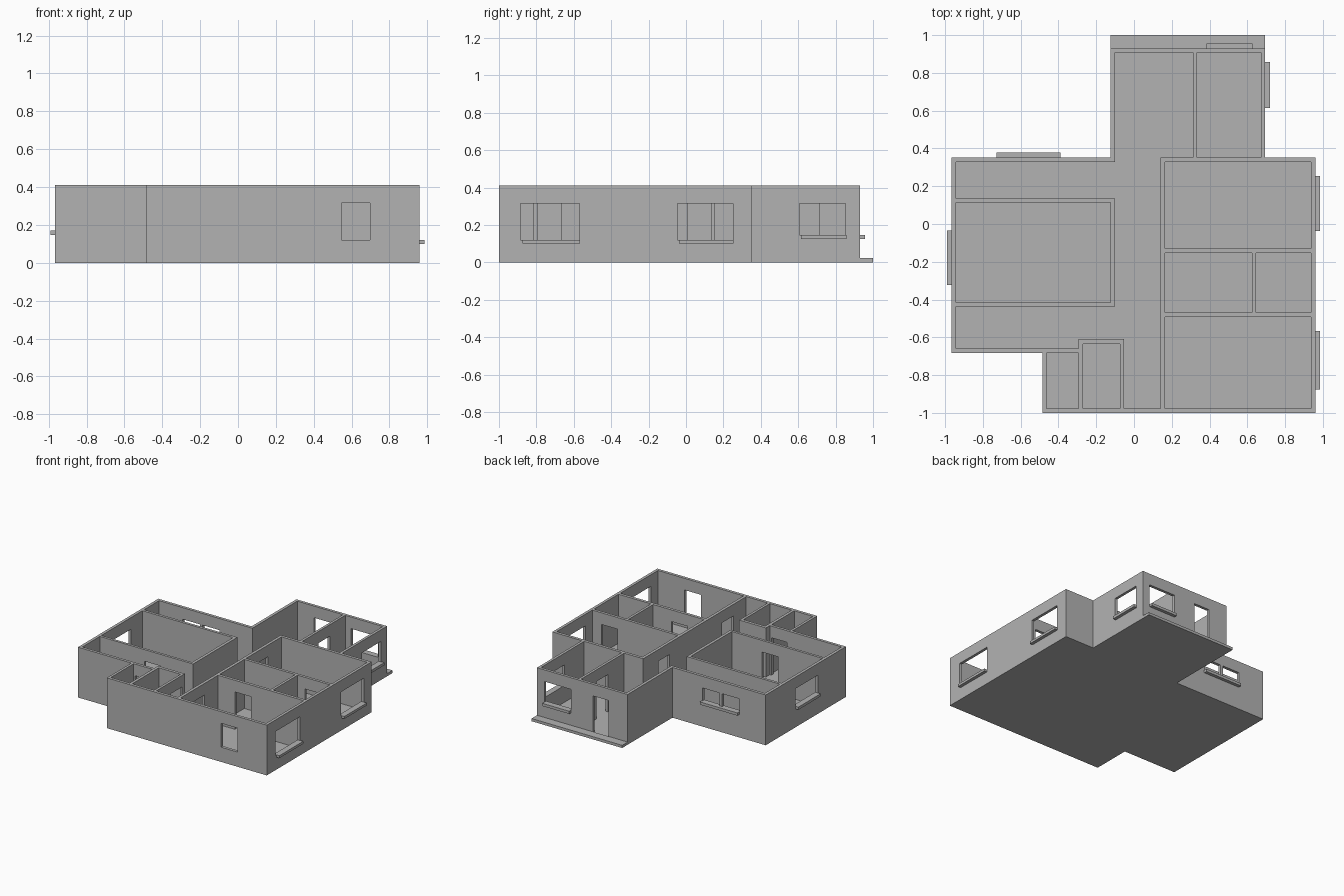
import bpy
import bmesh
from mathutils import Vector

old = bpy.data.objects.get("Cube")
if old:
    bpy.data.objects.remove(old, do_unlink=True)

TOP = 0.41      # wall height
HEAD = 0.315    # top of doors and windows
FLOOR = 0.01

grey = bpy.data.materials.new("plaster grey")
grey.use_nodes = True
grey.diffuse_color = (0.45, 0.45, 0.45, 1)
grey.node_tree.nodes["Principled BSDF"].inputs["Base Color"].default_value = (0.45, 0.45, 0.45, 1)


def finish(bm, name):
    bmesh.ops.recalc_face_normals(bm, faces=bm.faces)
    mesh = bpy.data.meshes.new(name)
    bm.to_mesh(mesh)
    bm.free()
    mesh.materials.append(grey)
    obj = bpy.data.objects.new(name, mesh)
    bpy.context.collection.objects.link(obj)


def extrude(bm, offset):
    out = bmesh.ops.extrude_face_region(bm, geom=bm.faces[:])
    moved = [v for v in out["geom"] if isinstance(v, bmesh.types.BMVert)]
    bmesh.ops.translate(bm, verts=moved, vec=offset)


def wall(name, axis, start, end, near, far, *openings):
    """Upright panel running along an axis, pierced by (start, end, bottom) openings."""
    us = sorted({start, end, *(u for o in openings for u in o[:2])})
    zs = sorted({0, TOP, *(z for o in openings for z in (o[2], HEAD))})
    bm = bmesh.new()
    for u0, u1 in zip(us, us[1:]):
        for z0, z1 in zip(zs, zs[1:]):
            um, zm = (u0 + u1) / 2, (z0 + z1) / 2
            if any(a < um < b and low < zm < HEAD for a, b, low in openings):
                continue
            corners = [(u0, z0), (u1, z0), (u1, z1), (u0, z1)]
            bm.faces.new([bm.verts.new((u, near, z) if axis == "x" else (near, u, z))
                          for u, z in corners])
    bmesh.ops.remove_doubles(bm, verts=bm.verts, dist=0.0001)
    depth = far - near
    extrude(bm, Vector((0, depth, 0) if axis == "x" else (depth, 0, 0)))
    bmesh.ops.recalc_face_normals(bm, faces=bm.faces)
    bmesh.ops.dissolve_limit(bm, angle_limit=0.01, verts=bm.verts, edges=bm.edges)
    finish(bm, name)


def slab(name, outline, bottom, top):
    bm = bmesh.new()
    bm.faces.new([bm.verts.new((x, y, bottom)) for x, y in outline])
    extrude(bm, Vector((0, 0, top - bottom)))
    finish(bm, name)


def block(name, x0, x1, y0, y1, z0, z1):
    slab(name, [(x0, y0), (x1, y0), (x1, y1), (x0, y1)], z0, z1)


# Floor and porch
slab("floor", [(-.484, -1), (.96, -1), (.96, .352), (.694, .352), (.694, .93),
               (-.124, .93), (-.124, .352), (-.966, .352), (-.966, -.683), (-.484, -.683)],
     0, FLOOR)
block("porch_step", -.124, .694, .93, 1, 0, .022)

# Outer walls
wall("front_wall", "x", -.484, .96, -1, -.976, (.548, .696, .12))
wall("back_wall", "x", -.124, .694, .907, .93, (.05, .19, FLOOR), (.385, .627, .147))
wall("left_rear_wall", "x", -.966, -.1, .328, .352, (-.73, -.573, .21), (-.548, -.395, .21))
wall("right_rear_wall", "x", .14, .96, .328, .352)
wall("left_front_wall", "x", -.966, -.294, -.683, -.66, (-.45, -.31, FLOOR))
wall("right_wall", "y", -.976, .328, .937, .96, (-.885, -.57, .12), (-.045, .25, .12))
wall("back_block_right_wall", "y", .352, .907, .672, .694, (.607, .853, .147))
wall("back_block_left_wall", "y", .352, .907, -.124, -.1)
wall("left_wall", "y", -.66, .328, -.966, -.942, (-.32, -.035, .17))
wall("front_block_left_wall", "y", -.976, -.683, -.484, -.463)

# Hall and back partitions
wall("hall_wall", "y", -.976, .328, .14, .164, (-.815, -.665, FLOOR), (.01, .152, FLOOR))
wall("back_partition", "y", .352, .907, .312, .333, (.56, .71, FLOOR))

# Large left room
wall("left_room_rear", "x", -.942, -.1, .113, .135)
wall("left_room_front", "x", -.942, -.1, -.436, -.415, (-.54, -.395, FLOOR))
wall("left_room_side", "y", -.415, .113, -.124, -.1)

# Right-hand rooms
wall("bedroom_rear_partition", "x", .164, .937, -.153, -.13, (.71, .855, FLOOR))
wall("bedroom_front_partition", "x", .164, .937, -.492, -.468, (.316, .46, FLOOR))
wall("closet_partition", "y", -.468, -.153, .624, .645)

# Small front room
wall("small_room_rear", "x", -.294, -.053, -.635, -.61)
wall("small_room_left", "y", -.976, -.635, -.294, -.27)
wall("small_room_right", "y", -.976, -.635, -.074, -.053, (-.79, -.645, FLOOR))

# Window sills
block("right_front_sill", .958, .986, -.875, -.567, .1, .12)
block("right_rear_sill", .958, .986, -.037, .253, .1, .12)
block("back_block_sill", .692, .72, .615, .857, .125, .147)
block("back_sill", .385, .627, .928, .956, .125, .147)
block("left_rear_sill", -.728, -.39, .35, .378, .188, .21)
block("left_sill", -.99, -.964, -.322, -.035, .148, .17)
